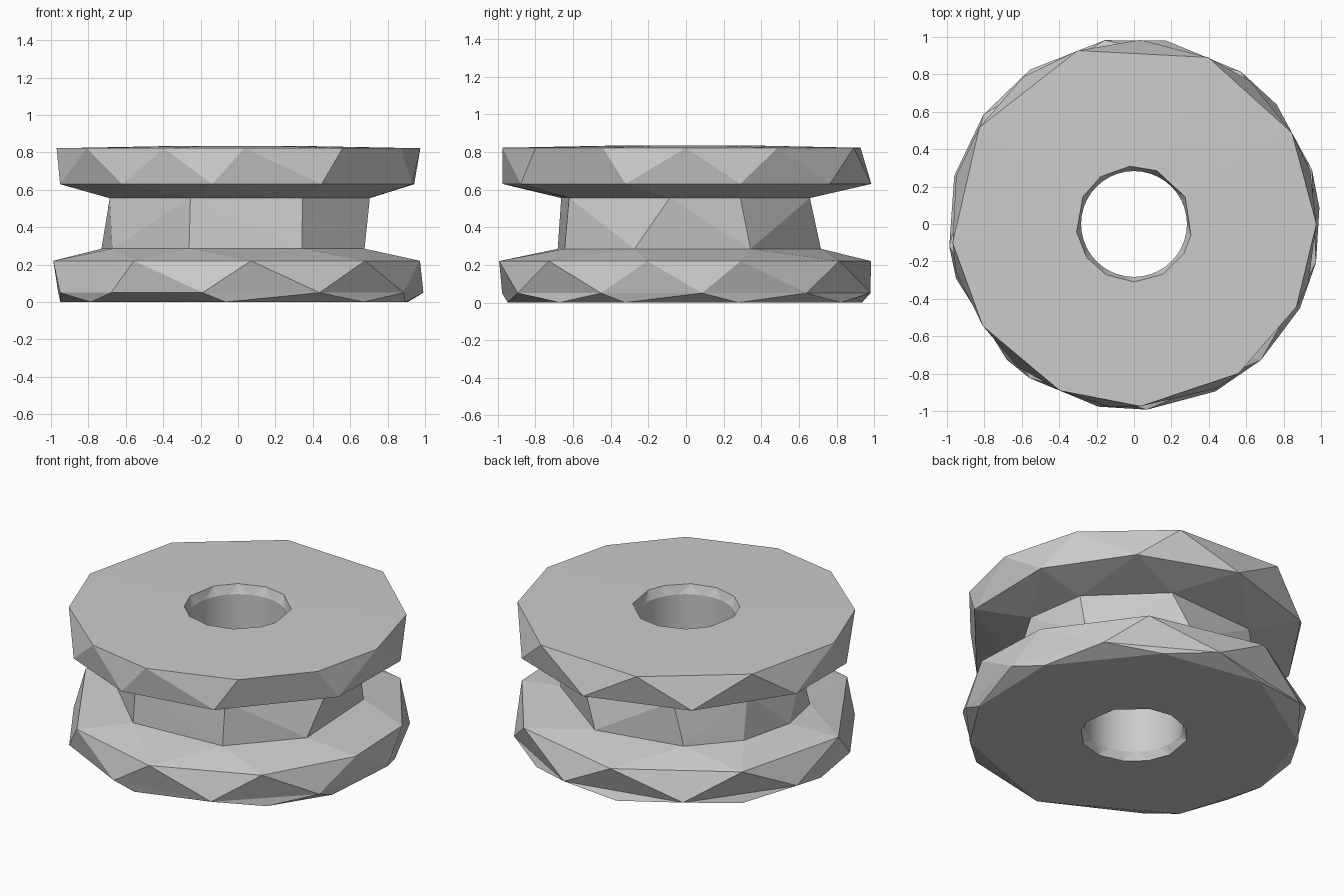
import bpy
import bmesh
from math import radians, cos, sin

cube = bpy.data.objects.get("Cube")
if cube:
    bpy.data.objects.remove(cube, do_unlink=True)

stone = bpy.data.materials.new("grey stone")
stone.use_nodes = True
stone.diffuse_color = (0.6, 0.6, 0.6, 1)
stone.node_tree.nodes["Principled BSDF"].inputs["Base Color"].default_value = (0.6, 0.6, 0.6, 1)


def ring(radius, z, angles):
    """Irregular polygon given by its corner angles in degrees."""
    return [(radius * cos(radians(a)), radius * sin(radians(a)), z) for a in angles]


def stitch(bm, a, b):
    """Join two rings of any corner count with a strip of triangles."""
    start = min(range(len(b)), key=lambda k: (b[k].co.xy.normalized() - a[0].co.xy.normalized()).length)
    b = b[start:] + b[:start]
    n, m, i, j = len(a), len(b), 0, 0
    while i < n or j < m:
        p, q, p2, q2 = a[i % n], b[j % m], a[(i + 1) % n], b[(j + 1) % m]
        if j == m or (i < n and (p2.co - q.co).length <= (q2.co - p.co).length):
            bm.faces.new((p, p2, q))
            i += 1
        else:
            bm.faces.new((p, q2, q))
            j += 1


def build(name, rings, smooth=False):
    bm = bmesh.new()
    loops = [[bm.verts.new(co) for co in r] for r in rings]
    for a, b in zip(loops, loops[1:]):
        stitch(bm, a, b)
    bmesh.ops.dissolve_limit(bm, angle_limit=radians(0.5), verts=bm.verts, edges=bm.edges)
    for f in bm.faces:
        f.smooth = smooth
    mesh = bpy.data.meshes.new(name)
    bm.to_mesh(mesh)
    bm.free()
    mesh.materials.append(stone)
    obj = bpy.data.objects.new(name, mesh)
    bpy.context.collection.objects.link(obj)
    return obj


# Shared rings
round_angles = [k * 360 / 40 for k in range(40)]
rim_angles = [28, 67, 94, 125, 152, 188, 215, 241, 270, 300, 330, 349]
bore_low = ring(0.283, 0.05, round_angles)
bore_high = ring(0.283, 0.78, round_angles)
core_low = ring(0.73, 0.285, [28, 79, 124, 152, 180, 203, 249, 298, 338])
core_high = ring(0.71, 0.555, [24, 68, 119, 155, 195, 249, 299, 353])

# Lower flange: bore edge, underside, chipped outer wall, sloping top
build("lower_flange", [
    bore_low,
    ring(0.31, 0.0, rim_angles),
    ring(0.95, 0.0, [17, 60, 100, 145, 180, 214, 266, 315, 340]),
    ring(0.995, 0.05, [5, 40, 80, 124, 165, 197, 227, 259, 296, 333]),
    ring(0.995, 0.22, [17, 55, 99, 144, 187, 236, 274, 313, 348]),
    core_low,
])

# Core between the flanges
build("core", [core_low, core_high])

# Upper flange: sloping underside, chipped outer wall, top, bore edge
build("upper_flange", [
    core_high,
    ring(0.985, 0.63, [17, 51, 88, 127, 165, 195, 231, 262, 297, 341]),
    ring(0.975, 0.822, [0, 30, 66, 108, 148, 186, 214, 246, 272, 305, 333]),
    ring(0.31, 0.835, rim_angles),
    bore_high,
])

# Smooth round bore
build("bore", [bore_high, bore_low], smooth=True)
